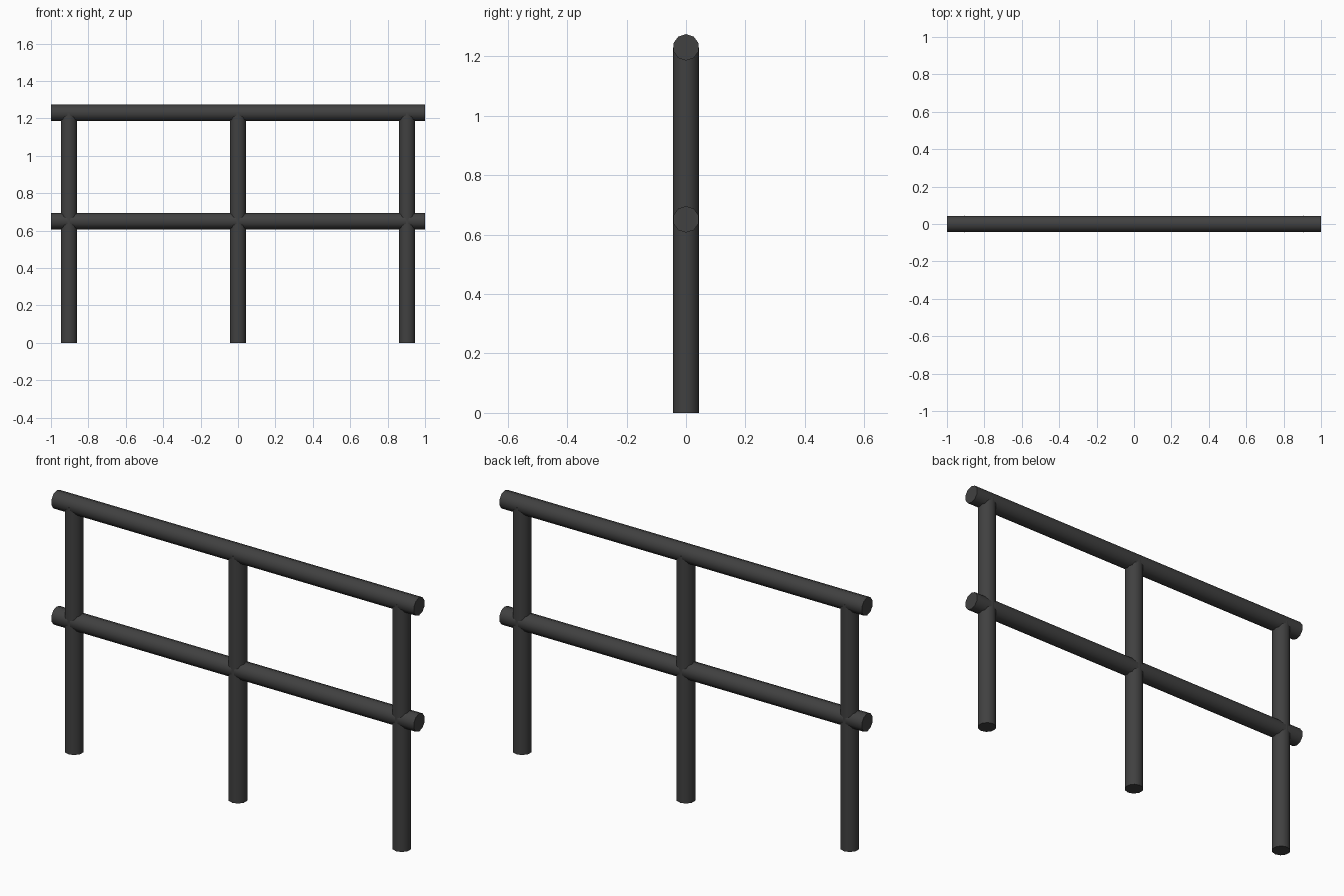
import bpy
import math

if "Cube" in bpy.data.objects:
    bpy.data.objects.remove(bpy.data.objects["Cube"])

RADIUS = 0.0445
POST_X = 0.904
TOP_Z = 1.23
MID_Z = 0.651

metal = bpy.data.materials.new("dark grey metal")
metal.diffuse_color = (0.052, 0.052, 0.052, 1.0)
metal.use_nodes = True
metal.node_tree.nodes["Principled BSDF"].inputs["Base Color"].default_value = metal.diffuse_color


def tube(name, length, location, rotation=(0, 0, 0)):
    """Ten-sided smooth tube with closed ends."""
    bpy.ops.mesh.primitive_cylinder_add(
        vertices=10, radius=RADIUS, depth=length,
        location=location, rotation=rotation)
    obj = bpy.context.object
    obj.name = name
    obj.data.materials.append(metal)
    bpy.ops.object.shade_smooth_by_angle(angle=math.radians(45))
    return obj


# Upright posts, ending inside the handrail
for name, x in (("left_post", -POST_X), ("middle_post", 0), ("right_post", POST_X)):
    tube(name, TOP_Z, (x, 0, TOP_Z / 2))

# Horizontal rails, turned so a polygon corner points straight up
for name, z in (("top_rail", TOP_Z), ("middle_rail", MID_Z)):
    tube(name, 2.0, (0, 0, z), (math.pi / 2, 0, math.pi / 2))
